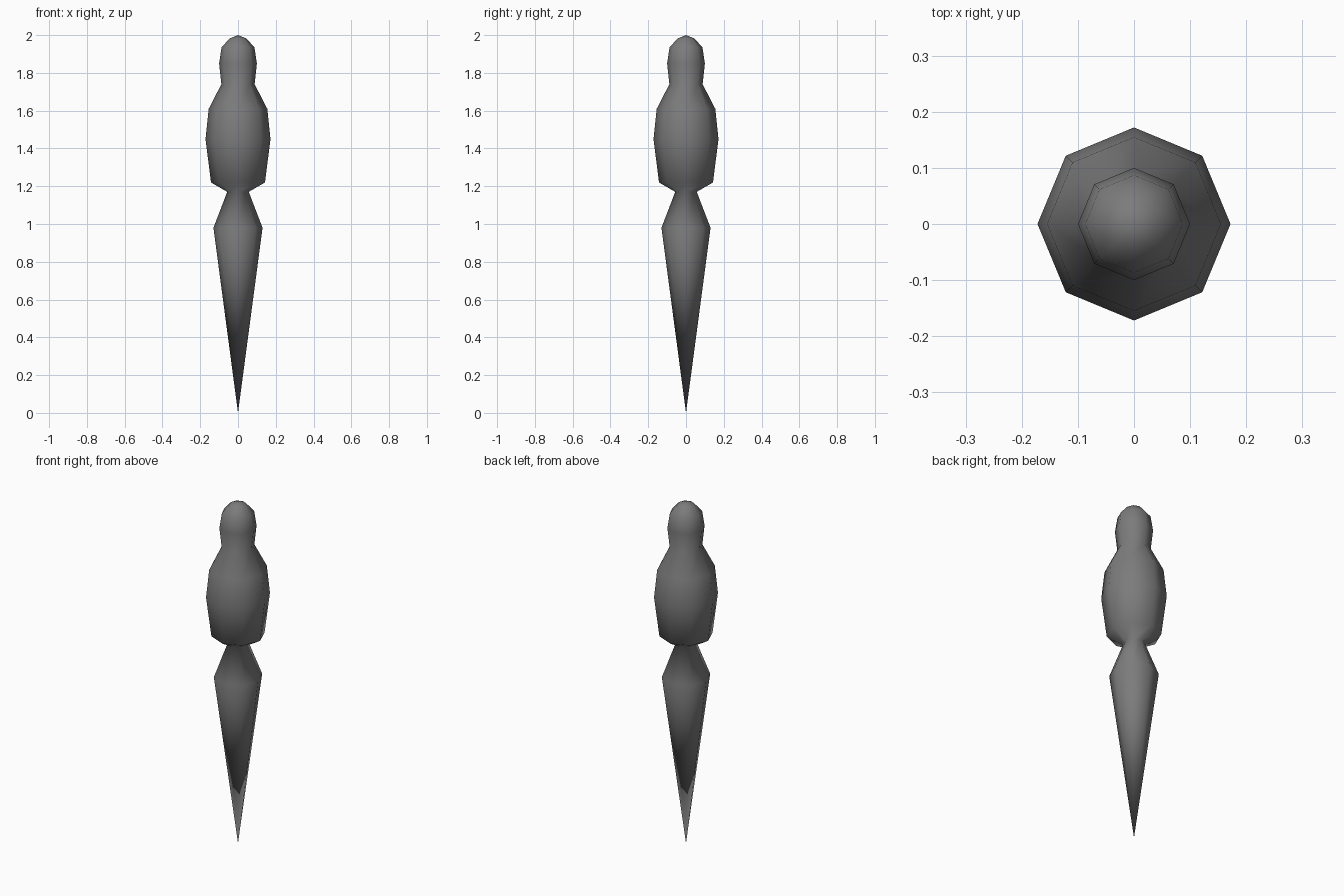
import bpy
import bmesh
from math import tau
from mathutils import Matrix, Vector

cube = bpy.data.objects.get("Cube")
if cube:
    bpy.data.objects.remove(cube, do_unlink=True)

# Plain dark grey
grey = bpy.data.materials.new("dark grey")
grey.use_nodes = True
colour = (0.2, 0.2, 0.2, 1)
grey.diffuse_color = colour
grey.node_tree.nodes["Principled BSDF"].inputs["Base Color"].default_value = colour

SIDES = 8

# Outline from the tip up: (radius, height)
spike = [(0, 0), (0.13, 0.98), (0.057, 1.17)]
grip = [(0.143, 1.22), (0.172, 1.45), (0.155, 1.61), (0.088, 1.74)]
knob = [(0.1, 1.85), (0.087, 1.935), (0.045, 1.982), (0, 2)]


def lathe(name, outline, material):
    """Revolve an outline around the z axis into a closed smooth body."""
    bm = bmesh.new()
    points = [bm.verts.new((r, 0, z)) for r, z in outline]
    edges = [bm.edges.new(pair) for pair in zip(points, points[1:])]
    bmesh.ops.spin(bm, geom=points + edges, cent=(0, 0, 0), axis=(0, 0, 1),
                   angle=tau, steps=SIDES, use_duplicate=False)
    bmesh.ops.remove_doubles(bm, verts=bm.verts, dist=0.0005)
    bmesh.ops.recalc_face_normals(bm, faces=bm.faces)
    for face in bm.faces:
        face.smooth = True
    mesh = bpy.data.meshes.new(name)
    bm.to_mesh(mesh)
    bm.free()
    mesh.materials.append(material)
    obj = bpy.data.objects.new(name, mesh)
    bpy.context.collection.objects.link(obj)
    return obj


# One continuous turned body: pointed spike, swollen grip, rounded knob
lathe("turned_spike", spike + grip + knob, grey)
